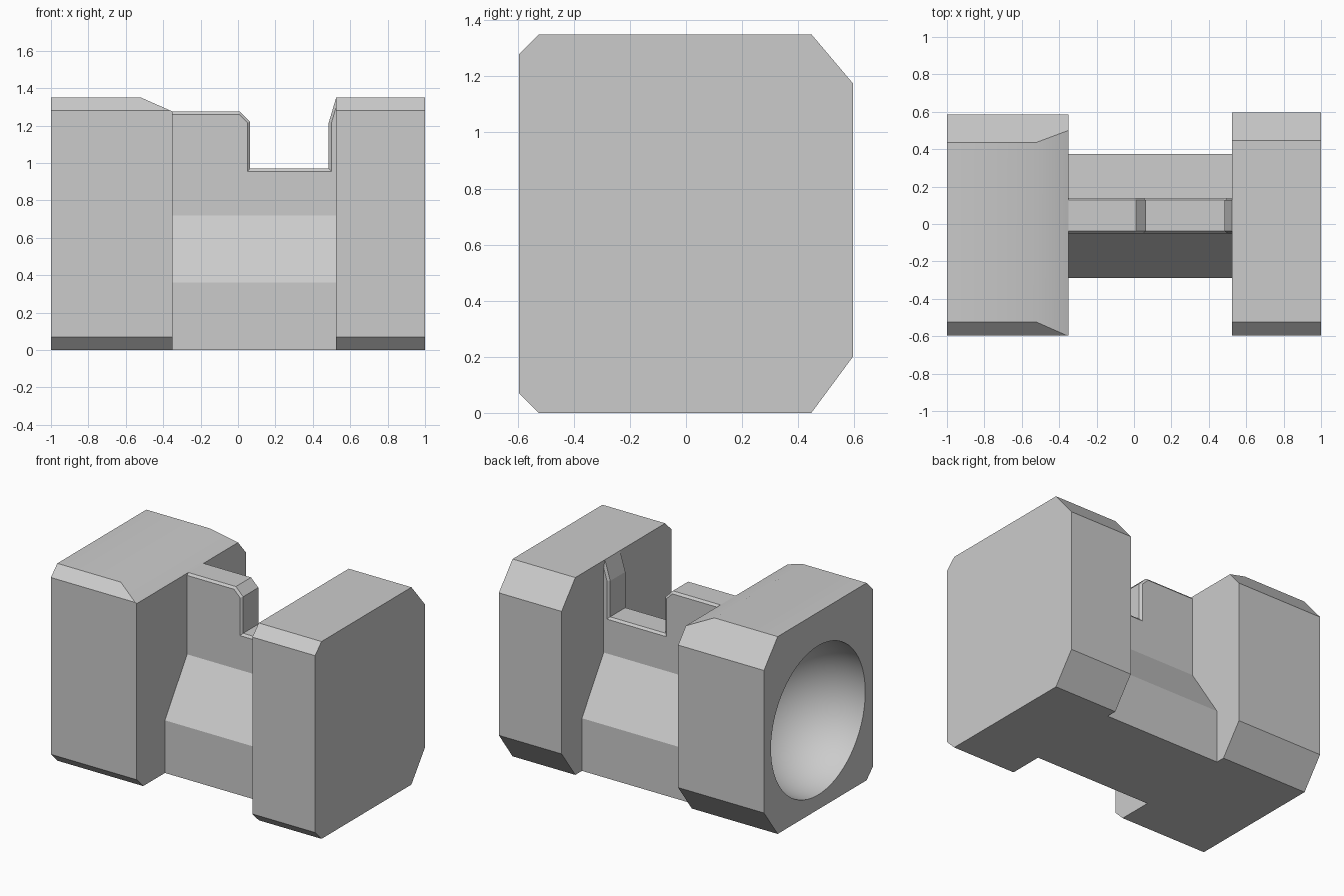
import bpy, bmesh, math
from mathutils import Matrix

if "Cube" in bpy.data.objects:
    bpy.data.objects.remove(bpy.data.objects["Cube"])

grey = bpy.data.materials.new("plain grey")
grey.diffuse_color = (0.6, 0.6, 0.6, 1)
grey.use_nodes = True
grey.node_tree.nodes["Principled BSDF"].inputs["Base Color"].default_value = grey.diffuse_color


def finish(bm, name):
    bmesh.ops.recalc_face_normals(bm, faces=bm.faces)
    me = bpy.data.meshes.new(name)
    bm.to_mesh(me)
    bm.free()
    ob = bpy.data.objects.new(name, me)
    bpy.context.collection.objects.link(ob)
    me.materials.append(grey)
    return ob


def loft(loops):
    """Join equal-length point loops with side quads and cap both ends."""
    bm = bmesh.new()
    rings = [[bm.verts.new(p) for p in loop] for loop in loops]
    n = len(rings[0])
    for a, b in zip(rings, rings[1:]):
        for i in range(n):
            j = (i + 1) % n
            bm.faces.new((a[i], a[j], b[j], b[i]))
    bm.faces.new(rings[0])
    bm.faces.new(rings[-1])
    bmesh.ops.recalc_face_normals(bm, faces=bm.faces)
    return bm


def prism(profile, x0, x1):
    return loft([[(x, y, z) for y, z in profile] for x in (x0, x1)])


def block_profile(back):
    f = -0.595
    return [(f + 0.07, 0), (back - 0.148, 0), (back, 0.2), (back, 1.175),
            (back - 0.148, 1.35), (f + 0.07, 1.35), (f, 1.28), (f, 0.07)]


# right end block
finish(prism(block_profile(0.595), 0.525, 1.0), "right_block")

# left end block, inner top edge sloped down
bm = prism(block_profile(0.585), -1.0, -0.35)
cut = bmesh.ops.bisect_plane(bm, geom=bm.verts[:] + bm.edges[:] + bm.faces[:],
                             plane_co=(-0.52, 0, 1.35), plane_no=(0.075, 0, 0.17),
                             dist=1e-5, clear_outer=True)
bmesh.ops.holes_fill(bm, edges=[e for e in bm.edges if e.is_boundary])
left = finish(bm, "left_block")

# round hollow in the left face
bm = bmesh.new()
bmesh.ops.create_uvsphere(bm, u_segments=64, v_segments=32, radius=0.51,
                          matrix=Matrix.Translation((-1.0, 0, 0.61))
                          @ Matrix.Rotation(math.pi / 2, 4, 'Y')
                          @ Matrix.Rotation(0.02, 4, 'Z'))
bmesh.ops.translate(bm, verts=bm.verts, vec=(-0.003, 0, 0))
cutter = finish(bm, "hollow_cutter")
cutter.hide_render = True
mod = left.modifiers.new("hollow", 'BOOLEAN')
mod.operation = 'DIFFERENCE'
mod.solver = 'EXACT'
mod.object = cutter
bpy.context.view_layer.objects.active = left
left.select_set(True)
bpy.ops.object.modifier_apply(modifier=mod.name)
bpy.data.objects.remove(cutter)
bpy.ops.object.shade_smooth_by_angle(angle=math.radians(30))

# sloped base of the bridge between the blocks
base = [(-0.29, 0), (0.375, 0), (0.375, 0.36), (0.14, 0.72), (-0.05, 0.72), (-0.29, 0.36)]
finish(prism(base, -0.35, 0.525), "bridge_base")

# thin notched wall on the bridge, with a small bevel along its rim
rim = [(-0.35, 0.72), (-0.35, 1.275), (0.01, 1.275), (0.065, 1.22), (0.065, 0.97),
       (0.485, 0.97), (0.485, 1.215), (0.525, 1.35), (0.525, 0.72)]
face = [(-0.35, 0.72), (-0.35, 1.26), (0.005, 1.26), (0.05, 1.215), (0.05, 0.955),
        (0.5, 0.955), (0.5, 1.215), (0.525, 1.3), (0.525, 0.72)]
layers = [(face, -0.05), (rim, -0.037), (rim, 0.127), (face, 0.14)]
finish(loft([[(x, y, z) for x, z in pts] for pts, y in layers]), "notched_wall")
